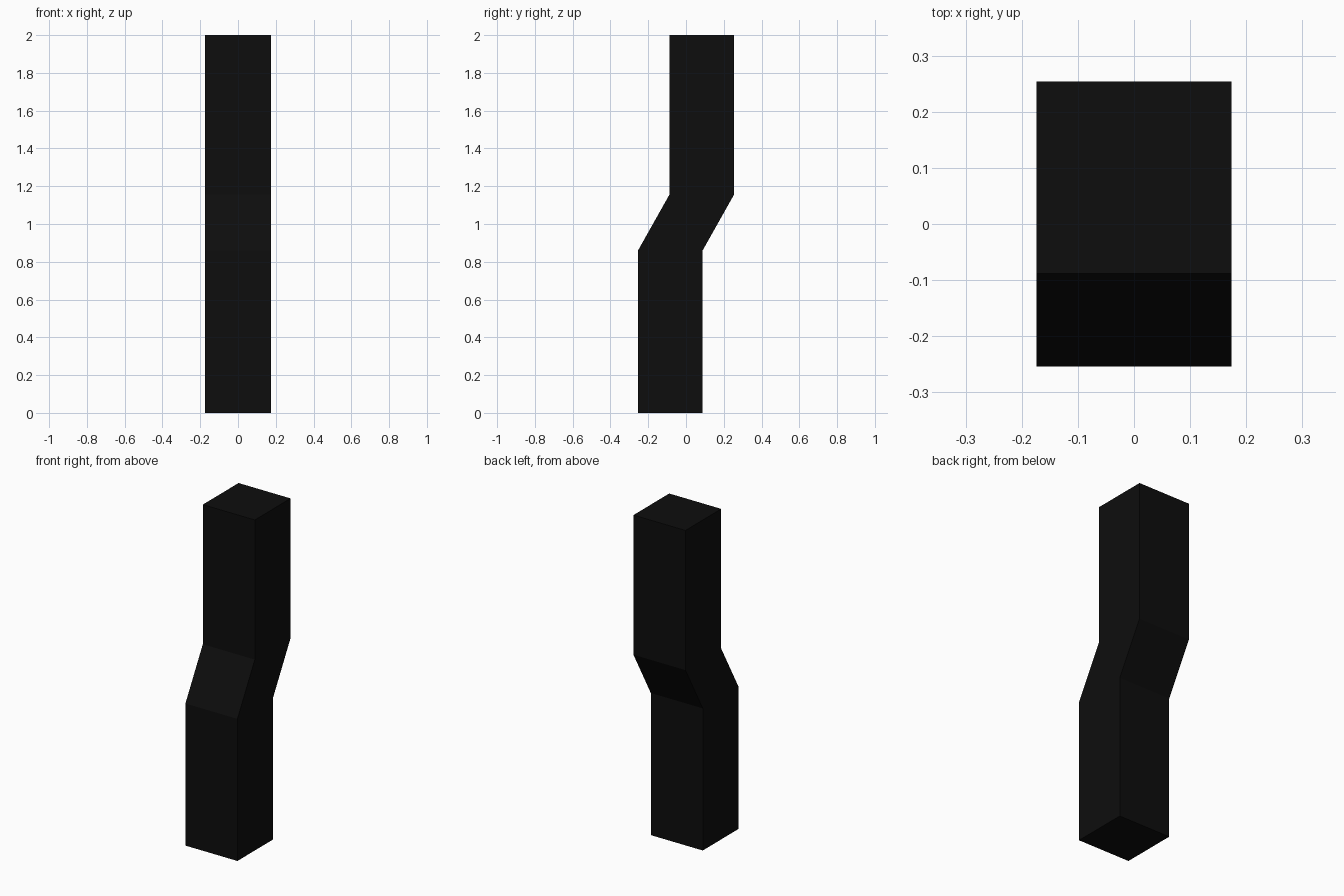
import bpy
import bmesh

if "Cube" in bpy.data.objects:
    bpy.data.objects.remove(bpy.data.objects["Cube"])

HALF_WIDTH = 0.174

# Side profile (y, z): straight post with a slanted offset in the middle
PROFILE = [(-0.254, 0), (0.088, 0), (0.088, 0.86), (0.254, 1.155),
           (0.254, 2), (-0.088, 2), (-0.088, 1.155), (-0.254, 0.86)]

# Extrude the profile across x
bm = bmesh.new()
side = bm.faces.new([bm.verts.new((-HALF_WIDTH, y, z)) for y, z in PROFILE])
result = bmesh.ops.extrude_face_region(bm, geom=[side], use_keep_orig=True)
moved = [v for v in result["geom"] if isinstance(v, bmesh.types.BMVert)]
bmesh.ops.translate(bm, verts=moved, vec=(2 * HALF_WIDTH, 0, 0))

# Split the end caps into clean quads
bm.verts.ensure_lookup_table()
for x in (-HALF_WIDTH, HALF_WIDTH):
    for level in (0.86, 1.155):
        pair = [v for v in bm.verts
                if abs(v.co.x - x) < 1e-4 and abs(v.co.z - level) < 1e-4]
        bmesh.ops.connect_verts(bm, verts=pair)
bmesh.ops.recalc_face_normals(bm, faces=bm.faces[:])

mesh = bpy.data.meshes.new("offset_post")
bm.to_mesh(mesh)
bm.free()
post = bpy.data.objects.new("offset_post", mesh)
bpy.context.collection.objects.link(post)

# Black finish
black = bpy.data.materials.new("black")
black.diffuse_color = (0.004, 0.004, 0.004, 1)
black.use_nodes = True
black.node_tree.nodes["Principled BSDF"].inputs["Base Color"].default_value = black.diffuse_color
mesh.materials.append(black)
